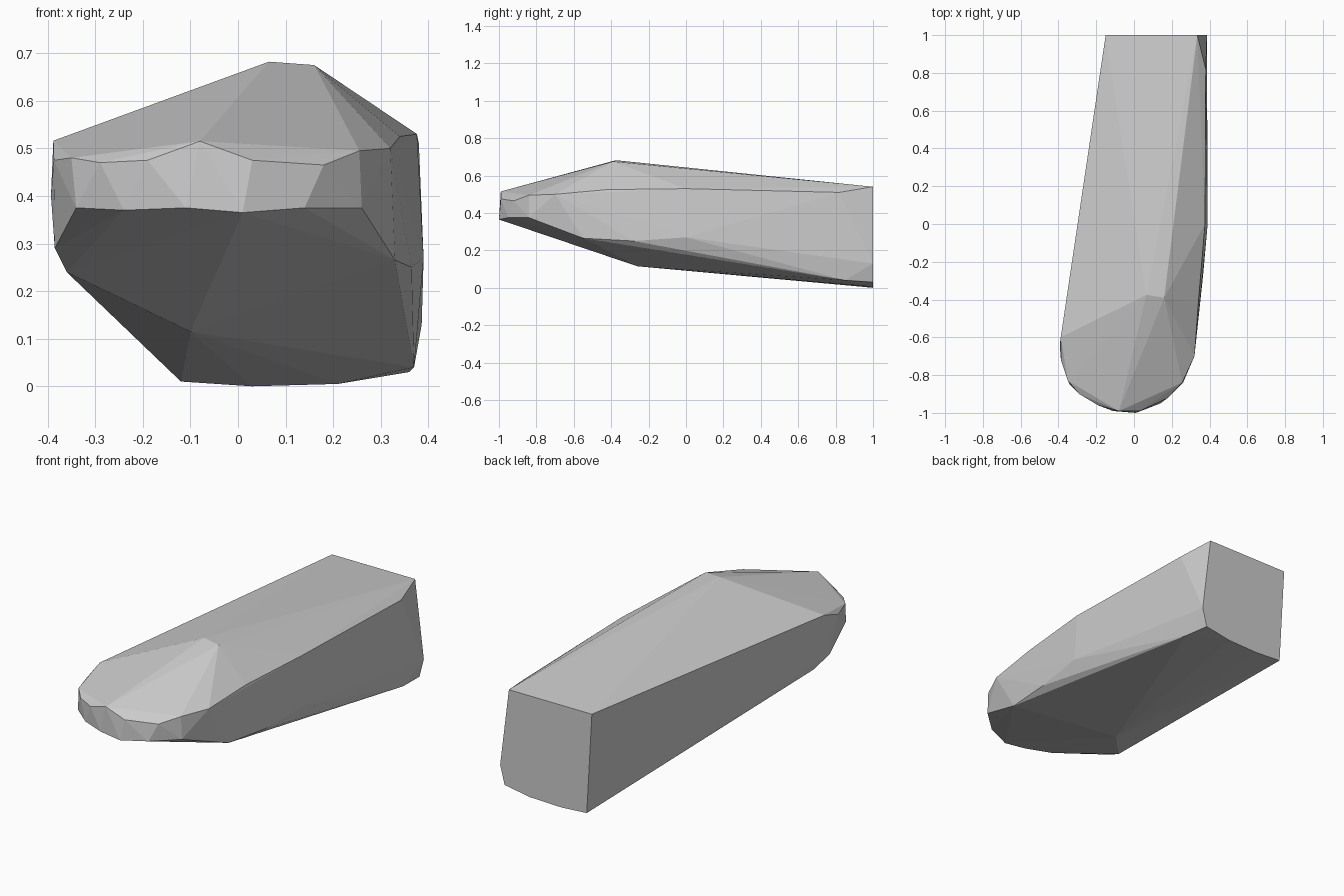
import bpy
import bmesh

# Remove the default object
default_cube = bpy.data.objects.get("Cube")
if default_cube:
    bpy.data.objects.remove(default_cube, do_unlink=True)


def make_material(name, value):
    """Plain matte material with one grey value."""
    material = bpy.data.materials.new(name)
    material.use_nodes = True
    colour = (value, value, value, 1)
    material.diffuse_color = colour
    shader = material.node_tree.nodes["Principled BSDF"]
    shader.inputs["Base Color"].default_value = colour
    return material


def make_faceted_solid(name, points, material):
    """Wrap a flat-shaded convex skin around the given corner points."""
    bm = bmesh.new()
    for point in points:
        bm.verts.new(point)
    hull = bmesh.ops.convex_hull(bm, input=bm.verts)
    unused = [v for v in hull["geom_interior"] if isinstance(v, bmesh.types.BMVert)]
    bmesh.ops.delete(bm, geom=list(set(unused)), context="VERTS")
    bmesh.ops.recalc_face_normals(bm, faces=bm.faces)
    mesh = bpy.data.meshes.new(name)
    bm.to_mesh(mesh)
    bm.free()
    mesh.materials.append(material)
    solid = bpy.data.objects.new(name, mesh)
    bpy.context.collection.objects.link(solid)
    return solid


# Rounded nose: upper rim of the chipped front band
nose_upper_rim = [
    (-.35, -.83, .48), (-.29, -.9, .47), (-.19, -.96, .475), (-.08, -.99, .515),
    (.03, -.99, .475), (.18, -.92, .465), (.255, -.84, .495), (.32, -.7, .5),
]

# Rounded nose: lower rim of the band, where the underside begins
nose_lower_rim = [
    (-.34, -.85, .375), (-.24, -.93, .37), (-.11, -.99, .375),
    (.01, -1, .365), (.14, -.95, .375), (.26, -.84, .375),
]

# Front corner of the straight flank
flank_corner = [
    (-.388, -.6, .516), (-.387, -.72, .475), (-.393, -.64, .4),
    (-.385, -.65, .29), (-.36, -.55, .24),
]

# Highest ridge on top and lowest bulge underneath
ridge_and_keel = [(.065, -.375, .682), (.16, -.39, .675), (-.1, -.26, .115)]

# Bowed flank: shoulder along the top, then the lower edge
bowed_flank = [
    (.34, -.42, .525), (.376, 0, .53), (.38, .82, .51), (.39, 0, .27),
    (.33, -.55, .265), (.365, -.28, .25), (.37, .85, .04),
]

# Flat back end: outline in x and z
back_outline = [
    (-.15, .54), (.335, .54), (.386, .13), (.36, .03),
    (.21, .005), (.03, 0), (-.12, .01),
]
back_end = [(x, 1, z) for x, z in back_outline]

stone_grey = make_material("stone grey", .6)
make_faceted_solid(
    "stone_block",
    nose_upper_rim + nose_lower_rim + flank_corner
    + ridge_and_keel + bowed_flank + back_end,
    stone_grey,
)
